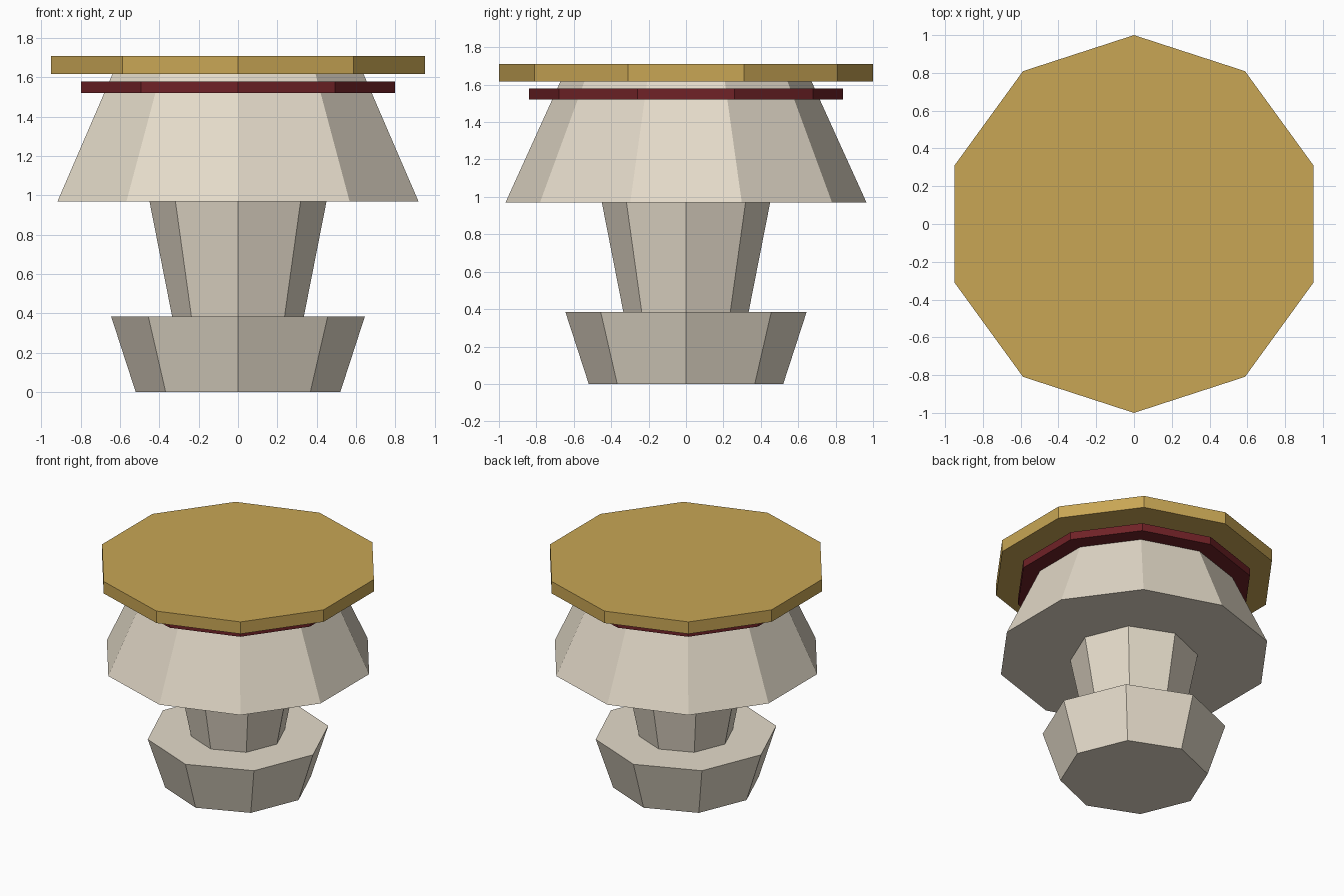
import bpy

if "Cube" in bpy.data.objects:
    bpy.data.objects.remove(bpy.data.objects["Cube"])


def material(name, rgb):
    m = bpy.data.materials.new(name)
    m.diffuse_color = (*rgb, 1.0)
    m.use_nodes = True
    m.node_tree.nodes["Principled BSDF"].inputs["Base Color"].default_value = m.diffuse_color
    return m


stone = material("pale_stone", (0.78, 0.71, 0.59))
red = material("dark_red", (0.16, 0.016, 0.02))
gold = material("gold", (0.58, 0.38, 0.09))


def frustum(name, sides, r_bottom, r_top, z0, z1, mat):
    """Flat-faced tapered prism with a corner on the y axis."""
    bpy.ops.mesh.primitive_cone_add(
        vertices=sides, radius1=r_bottom, radius2=r_top, depth=z1 - z0,
        end_fill_type='NGON', location=(0, 0, (z0 + z1) / 2))
    ob = bpy.context.object
    ob.name = name
    ob.data.materials.append(mat)
    return ob


# Octagonal foot and stem
frustum("foot", 8, 0.52, 0.645, 0.0, 0.385, stone)
frustum("stem", 8, 0.335, 0.45, 0.385, 0.97, stone)

# Ten-sided flared body
frustum("flared_body", 10, 0.965, 0.67, 0.97, 1.62, stone)

# Collar ring and flat top
frustum("red_collar", 10, 0.84, 0.84, 1.52, 1.58, red)
frustum("gold_top", 10, 1.0, 1.0, 1.617, 1.71, gold)
